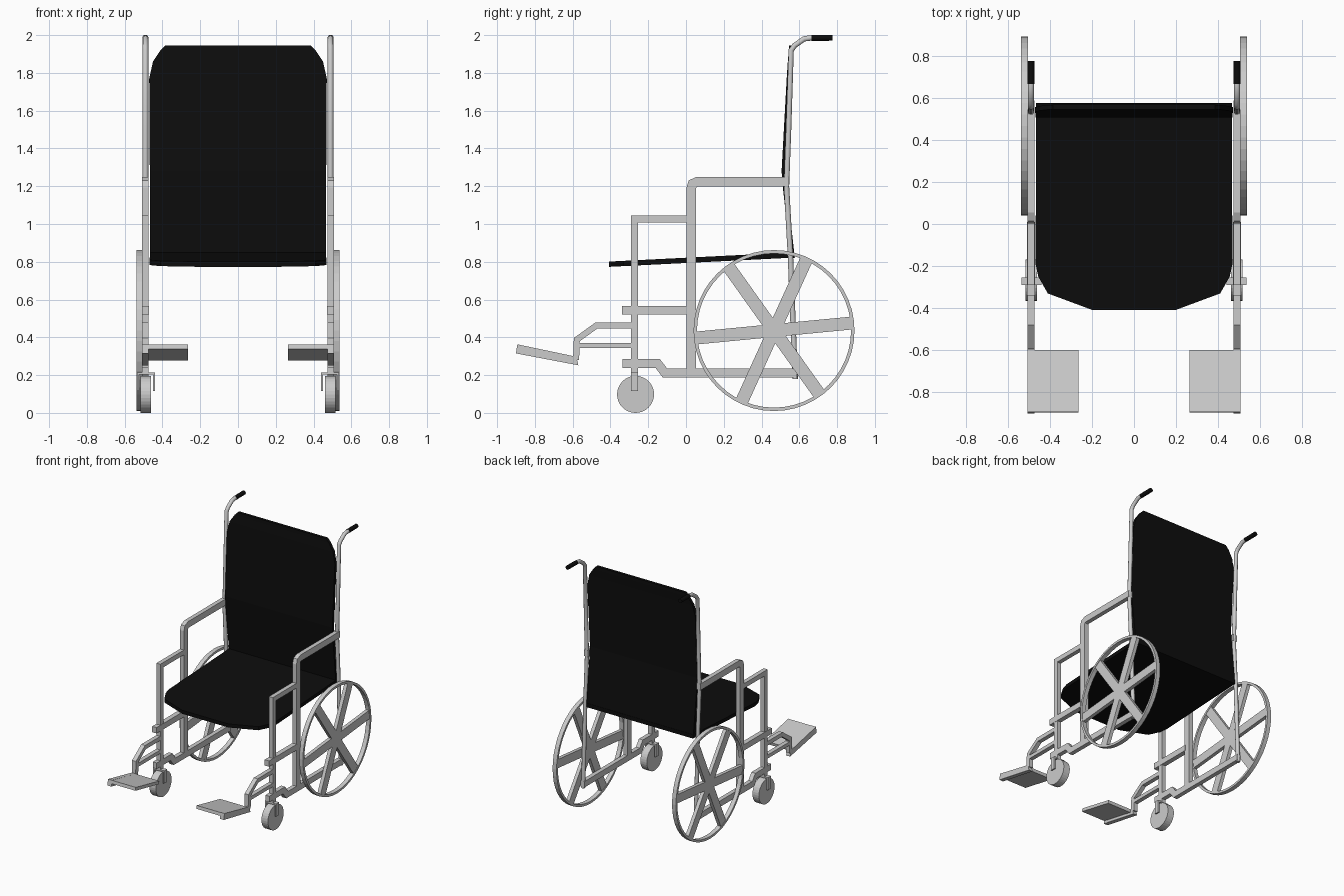
import bpy, bmesh, math
from mathutils import Vector

if "Cube" in bpy.data.objects:
    bpy.data.objects.remove(bpy.data.objects["Cube"])

black = bpy.data.materials.new("black_fabric")
black.diffuse_color = (0.004, 0.004, 0.004, 1)
black.use_nodes = True
black.node_tree.nodes["Principled BSDF"].inputs["Base Color"].default_value = black.diffuse_color


def finish(name, bm, mat=None, mirror=True):
    bmesh.ops.recalc_face_normals(bm, faces=bm.faces)
    me = bpy.data.meshes.new(name)
    bm.to_mesh(me)
    bm.free()
    ob = bpy.data.objects.new(name, me)
    bpy.context.collection.objects.link(ob)
    if mat:
        me.materials.append(mat)
    if mirror:
        ob.modifiers.new("mirror", 'MIRROR')
    return ob


def slab(name, pts, offset, mat=None, mirror=True):
    """Extrude a flat outline of 3D points by an offset vector."""
    bm = bmesh.new()
    face = bm.faces.new([bm.verts.new(p) for p in pts])
    new = bmesh.ops.extrude_face_region(bm, geom=[face], use_keep_orig=True)
    bmesh.ops.translate(bm, vec=offset, verts=[v for v in new["geom"] if isinstance(v, bmesh.types.BMVert)])
    return finish(name, bm, mat, mirror)


def prism(name, yz, x0=0.473, x1=0.507):
    return slab(name, [(x0, y, z) for y, z in yz], (x1 - x0, 0, 0))


def bar(name, path, w, x0=0.473, x1=0.507):
    """Flat bar of width w following a y-z path with mitred bends."""
    p = [Vector(q) for q in path]
    left, right = [], []
    for i, q in enumerate(p):
        a = (q - p[i - 1]).normalized() if i else (p[1] - q).normalized()
        b = (p[i + 1] - q).normalized() if i < len(p) - 1 else a
        n = Vector((-a.y - b.y, a.x + b.x)).normalized()
        d = n * (w / 2 / n.dot(Vector((-a.y, a.x))))
        left.append(q + d)
        right.append(q - d)
    return prism(name, left + right[::-1], x0, x1)


def tube(name, path, r, mat=None):
    cu = bpy.data.curves.new(name, 'CURVE')
    cu.dimensions = '3D'
    cu.bevel_depth = r
    cu.bevel_resolution = 3
    cu.use_fill_caps = True
    sp = cu.splines.new('POLY')
    sp.points.add(len(path) - 1)
    for pt, (y, z) in zip(sp.points, path):
        pt.co = (0.49, y, z, 1)
    ob = bpy.data.objects.new(name, cu)
    bpy.context.collection.objects.link(ob)
    if mat:
        cu.materials.append(mat)
    ob.modifiers.new("mirror", 'MIRROR')


def circle(cy, cz, r, n):
    return [(cy + r * math.cos(2 * math.pi * i / n), cz + r * math.sin(2 * math.pi * i / n)) for i in range(n)]


# Seat: sloping slab with cut front corners
half = [(0.465, 0.575), (0.468, -0.19), (0.455, -0.25), (0.41, -0.33), (0.2, -0.408)]
outline = half + [(-x, y) for x, y in half[::-1]]
slab("seat", [(x, y, 0.773 + (y + 0.41) * 0.05) for x, y in outline], (0, 0, 0.028), black, False)

# Backrest: gently bent sheet with cut top corners
bm = bmesh.new()
rows = [(0.465, 0.565, 0.82), (0.467, 0.523, 1.2), (0.467, 0.517, 1.28), (0.47, 0.544, 1.77),
        (0.45, 0.55, 1.86), (0.41, 0.555, 1.92), (0.385, 0.556, 1.945)]
prev = None
for w, y, z in rows:
    cur = [bm.verts.new((sx, y + d, z)) for sx, d in ((-w, -0.011), (w, -0.011), (w, 0.011), (-w, 0.011))]
    if prev:
        for i in range(4):
            j = (i + 1) % 4
            bm.faces.new((prev[i], prev[j], cur[j], cur[i]))
    else:
        bm.faces.new(cur)
    prev = cur
bm.faces.new(prev)
finish("backrest", bm, black, False)

# Rear posts with push handles and grips
tube("back_post", [(0.578, 0.18), (0.553, 0.83), (0.532, 1.2), (0.543, 1.5), (0.557, 1.92),
                   (0.575, 1.945), (0.625, 1.98), (0.66, 1.985), (0.70, 1.985)], 0.015)
tube("handle_grip", [(0.665, 1.985), (0.775, 1.986)], 0.0165, black)

# Side frames
bar("armrest_frame", [(0.028, 0.2), (0.028, 1.19), (0.035, 1.213), (0.06, 1.224), (0.545, 1.224)], 0.05)
bar("front_frame", [(-0.272, 0.21), (-0.272, 1.026), (0.01, 1.026)], 0.038)
bar("middle_rail", [(-0.34, 0.543), (0.01, 0.543)], 0.046, 0.471, 0.509)
bar("bottom_rail", [(-0.335, 0.262), (-0.15, 0.262), (-0.112, 0.212), (0.588, 0.212)], 0.047)

# Footrests: two support bars, side arm and thin plate
bar("footrest_upper_bar", [(-0.285, 0.462), (-0.475, 0.462), (-0.578, 0.388), (-0.582, 0.28)], 0.032)
bar("footrest_lower_bar", [(-0.285, 0.357), (-0.575, 0.357)], 0.028)
prism("footrest_arm", [(-0.893, 0.363), (-0.58, 0.297), (-0.57, 0.252), (-0.9, 0.315)])
prism("foot_plate", [(-0.893, 0.362), (-0.6, 0.301), (-0.605, 0.278), (-0.897, 0.337)], 0.265, 0.48)

# Rear wheels: rim ring and six-spoke star
CY, CZ = 0.466, 0.436
bm = bmesh.new()
N = 48
rings = [[bm.verts.new((x, y, z)) for y, z in circle(CY, CZ, r, N)]
         for x, r in ((0.503, 0.426), (0.537, 0.426), (0.537, 0.408), (0.503, 0.408))]
for k in range(4):
    a, b = rings[k], rings[(k + 1) % 4]
    for i in range(N):
        j = (i + 1) % N
        bm.faces.new((a[i], a[j], b[j], b[i]))
finish("rear_wheel_rim", bm)

star, sw = [], 0.068
for k in range(6):
    t = math.radians(5.5 + 60 * k)
    u, n = Vector((math.cos(t), math.sin(t))), Vector((-math.sin(t), math.cos(t)))
    m = t + math.radians(30)
    c = Vector((CY, CZ))
    star += [c + u * 0.412 - n * sw / 2, c + u * 0.412 + n * sw / 2,
             c + Vector((math.cos(m), math.sin(m))) * sw]
prism("rear_wheel_spokes", star, 0.505, 0.533)

# Casters: wheel and fork
prism("caster_wheel", circle(-0.267, 0.098, 0.098, 32), 0.46, 0.516)
fork = [(0.44, 0.115), (0.44, 0.215), (0.535, 0.215), (0.535, 0.115),
        (0.525, 0.115), (0.525, 0.203), (0.45, 0.203), (0.45, 0.115)]
slab("caster_fork", [(x, -0.29, z) for x, z in fork], (0, 0.036, 0))
